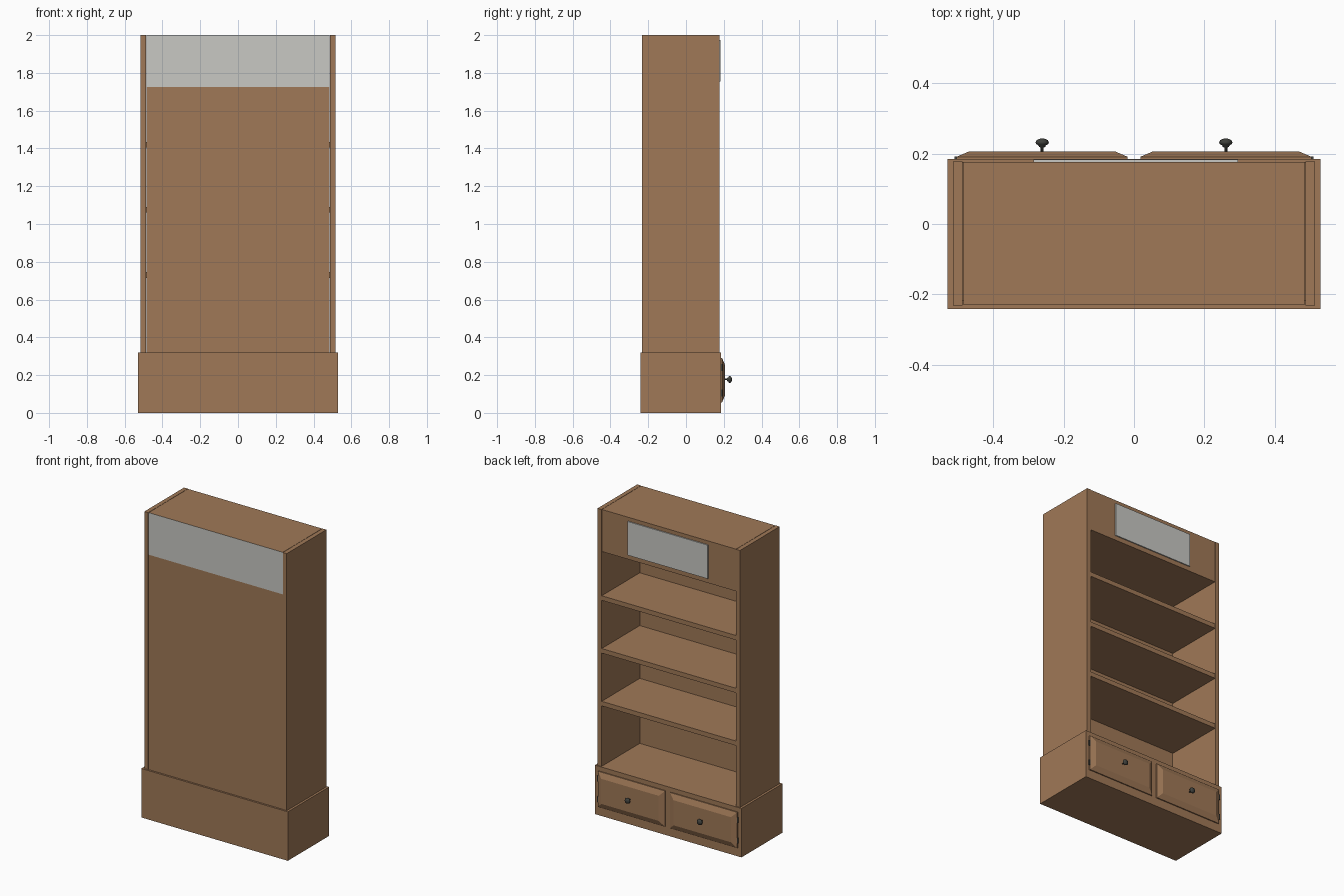
import bpy, bmesh, math
from mathutils import Matrix

if "Cube" in bpy.data.objects:
    bpy.data.objects.remove(bpy.data.objects["Cube"])


def material(name, rgb):
    m = bpy.data.materials.new(name)
    m.diffuse_color = (*rgb, 1)
    m.use_nodes = True
    m.node_tree.nodes["Principled BSDF"].inputs["Base Color"].default_value = m.diffuse_color
    return m


WOOD = material("brown wood", (0.35, 0.19, 0.095))
PALE = material("pale grey", (0.58, 0.58, 0.55))
METAL = material("dark metal", (0.05, 0.052, 0.045))


def finish(name, bm, *mats):
    bmesh.ops.recalc_face_normals(bm, faces=bm.faces)
    me = bpy.data.meshes.new(name)
    bm.to_mesh(me)
    bm.free()
    for m in mats:
        me.materials.append(m)
    ob = bpy.data.objects.new(name, me)
    bpy.context.collection.objects.link(ob)
    return ob


def box(name, x, y, z, *mats):
    bm = bmesh.new()
    bmesh.ops.create_cube(bm, size=1)
    for v in bm.verts:
        v.co = [a + (b - a) * (c + 0.5) for (a, b), c in zip((x, y, z), v.co)]
    return finish(name, bm, *mats)


BACK, OPEN = -0.232, 0.178      # depth of the upper case
BASE_FACE = 0.184               # drawer side of the plinth
INNER = 0.485

# Plinth
box("base", (-0.53, 0.53), (-0.242, BASE_FACE), (0, 0.32), WOOD)

# Sides
for s, side in ((-1, "left"), (1, "right")):
    box(side + "_side", sorted((s * 0.487, s * 0.515)), (BACK, OPEN), (0.32, 2), WOOD)

# Back panel and shelves
box("back_panel", (-INNER, INNER), (BACK + 0.002, BACK + 0.014), (0.32, 1.725), WOOD)
for i, z in enumerate((0.73, 1.075, 1.42)):
    box(f"shelf_{i + 1}", (-0.487, 0.487), (BACK + 0.014, OPEN - 0.003), (z - 0.015, z + 0.015), WOOD)

# Header box, pale on its rear face, with a sign plate over the opening
header = box("header", (-INNER, INNER), (BACK + 0.002, OPEN - 0.002), (1.725, 2), WOOD, PALE)
for p in header.data.polygons:
    p.material_index = int(p.normal.y < -0.5)
box("sign_plate", (-0.285, 0.295), (OPEN - 0.002, OPEN + 0.005), (1.755, 1.975), PALE)


def drawer(name, xc):
    """Raised panel: short straight edge, then a bevel to the flat field."""
    bm = bmesh.new()
    rings = []
    for hw, hz, y in ((0.243, 0.117, BASE_FACE - 0.004), (0.243, 0.117, 0.191), (0.208, 0.082, 0.206)):
        rings.append([bm.verts.new((xc + a * hw, y, 0.173 + b * hz))
                      for a, b in ((-1, -1), (1, -1), (1, 1), (-1, 1))])
    for r, q in zip(rings, rings[1:]):
        for i in range(4):
            j = (i + 1) % 4
            bm.faces.new((r[i], r[j], q[j], q[i]))
    bm.faces.new(rings[0])
    bm.faces.new(rings[-1])
    return finish(name, bm, WOOD)


def knob(name, xc):
    """Turned knob, lathed about the y axis."""
    profile = ((0, 0.204), (0.004, 0.204), (0.004, 0.217), (0.009, 0.219), (0.010, 0.223),
               (0.017, 0.227), (0.019, 0.232), (0.016, 0.238), (0.009, 0.242), (0, 0.243))
    bm = bmesh.new()
    vs = [bm.verts.new((r, y, 0)) for r, y in profile]
    edges = [bm.edges.new(e) for e in zip(vs, vs[1:])]
    bmesh.ops.spin(bm, geom=vs + edges, cent=(0, 0, 0), axis=(0, 1, 0),
                   angle=math.tau, steps=16, use_merge=False)
    bmesh.ops.remove_doubles(bm, verts=bm.verts, dist=1e-4)
    bm.transform(Matrix.Translation((xc, 0, 0.177)))
    for f in bm.faces:
        f.smooth = True
    return finish(name, bm, METAL)


# Drawer fronts, knobs and small hinges on the outer edges
for s, side in ((-1, "left"), (1, "right")):
    drawer(side + "_drawer", s * 0.261)
    knob(side + "_knob", s * 0.261)
    for z, level in ((0.105, "lower"), (0.24, "upper")):
        box(f"{side}_{level}_hinge", sorted((s * 0.502, s * 0.510)),
            (BASE_FACE - 0.002, 0.192), (z - 0.018, z + 0.018), METAL)
